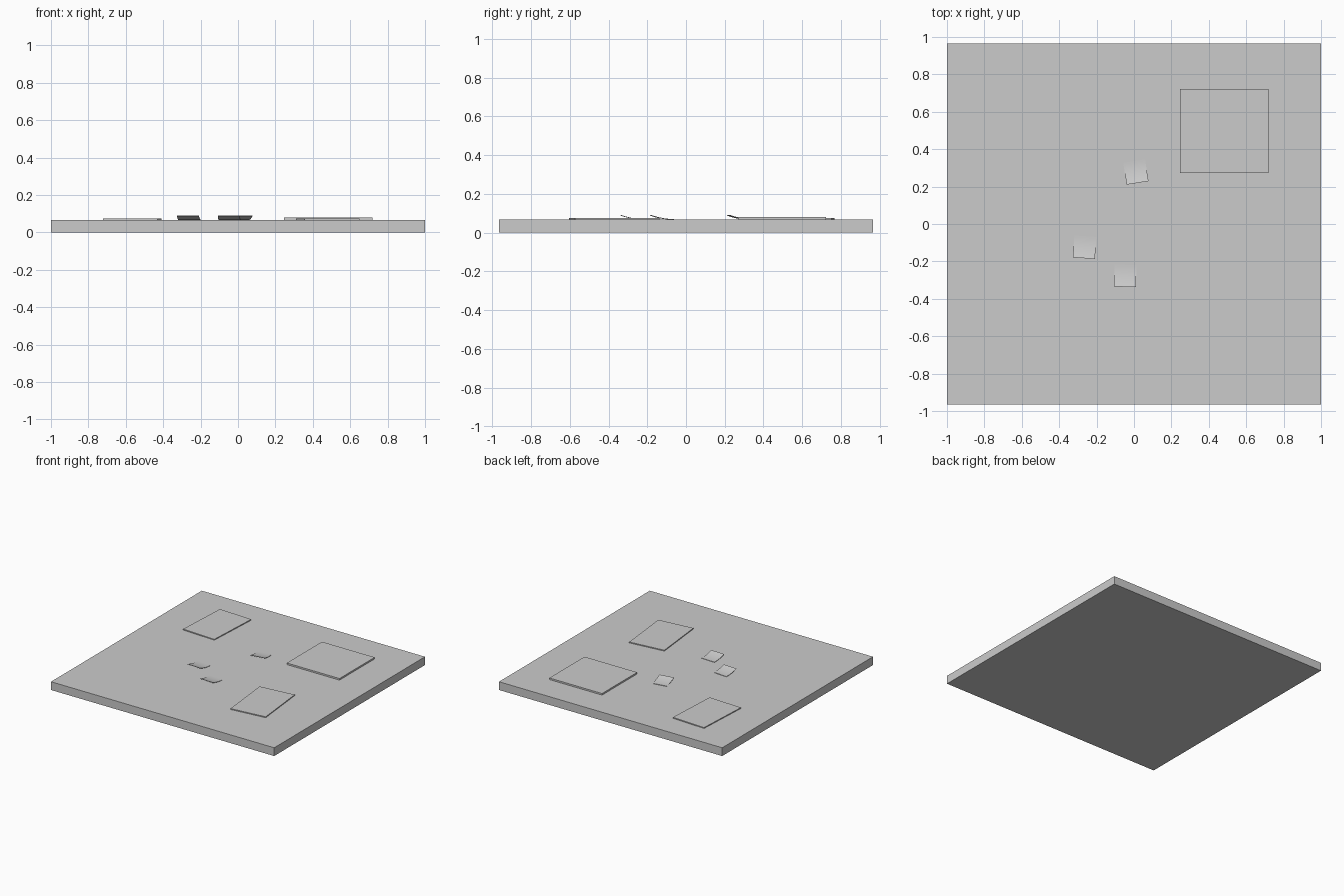
import bpy, bmesh
from math import radians
from mathutils import Matrix

if "Cube" in bpy.data.objects:
    bpy.data.objects.remove(bpy.data.objects["Cube"])

TOP = 0.067  # upper face of the board


def add_object(name, bm, loc=(0, 0, 0), rot=0):
    mesh = bpy.data.meshes.new(name)
    bmesh.ops.recalc_face_normals(bm, faces=bm.faces)
    bm.to_mesh(mesh)
    bm.free()
    ob = bpy.data.objects.new(name, mesh)
    ob.location = loc
    ob.rotation_euler.z = radians(rot)
    bpy.context.collection.objects.link(ob)
    return ob


def slab(name, x, y, z0, z1, sx, sy, rot=0):
    bm = bmesh.new()
    bmesh.ops.create_cube(bm, size=1, matrix=Matrix.Diagonal((sx, sy, z1 - z0, 1)))
    return add_object(name, bm, (x, y, (z0 + z1) / 2), rot)


def curled_note(name, x, y, rot, size=0.118, lift=0.021, thick=0.003, n=10):
    # square sheet whose front edge curls upward
    bm = bmesh.new()
    rows = []
    for i in range(n + 1):
        t = i / n                      # 0 at the stuck back edge, 1 at the front
        py = size / 2 - t * size
        z = TOP + lift * t * t
        rows.append([bm.verts.new((sx * size / 2, py, z + dz))
                     for sx, dz in ((-1, 0), (1, 0), (1, thick), (-1, thick))])
    for a, b in zip(rows, rows[1:]):
        for k in range(4):
            bm.faces.new((a[k], a[(k + 1) % 4], b[(k + 1) % 4], b[k]))
    bm.faces.new(rows[0])
    bm.faces.new(rows[-1])
    ob = add_object(name, bm, (x, y, 0), rot)
    bpy.ops.object.select_all(action='DESELECT')
    ob.select_set(True)
    bpy.context.view_layer.objects.active = ob
    bpy.ops.object.shade_smooth_by_angle(angle=radians(30))


# Board
slab("board", 0, 0, 0, TOP, 2.0, 1.93)

# Flat sheets lying on the board
slab("large_sheet", 0.483, 0.497, TOP - 0.002, 0.08, 0.472, 0.45)
slab("paper_left", -0.565, 0.54, TOP - 0.002, 0.0745, 0.29, 0.44, -3)
slab("paper_right", 0.48, -0.37, TOP - 0.002, 0.0745, 0.295, 0.44, 6)

# Curled sticky notes
for i, (x, y, rot) in enumerate([(-0.047, -0.277, -2),
                                 (-0.264, -0.124, -4),
                                 (0.01, 0.278, 9)]):
    curled_note(f"sticky_note_{i + 1}", x, y, rot)
